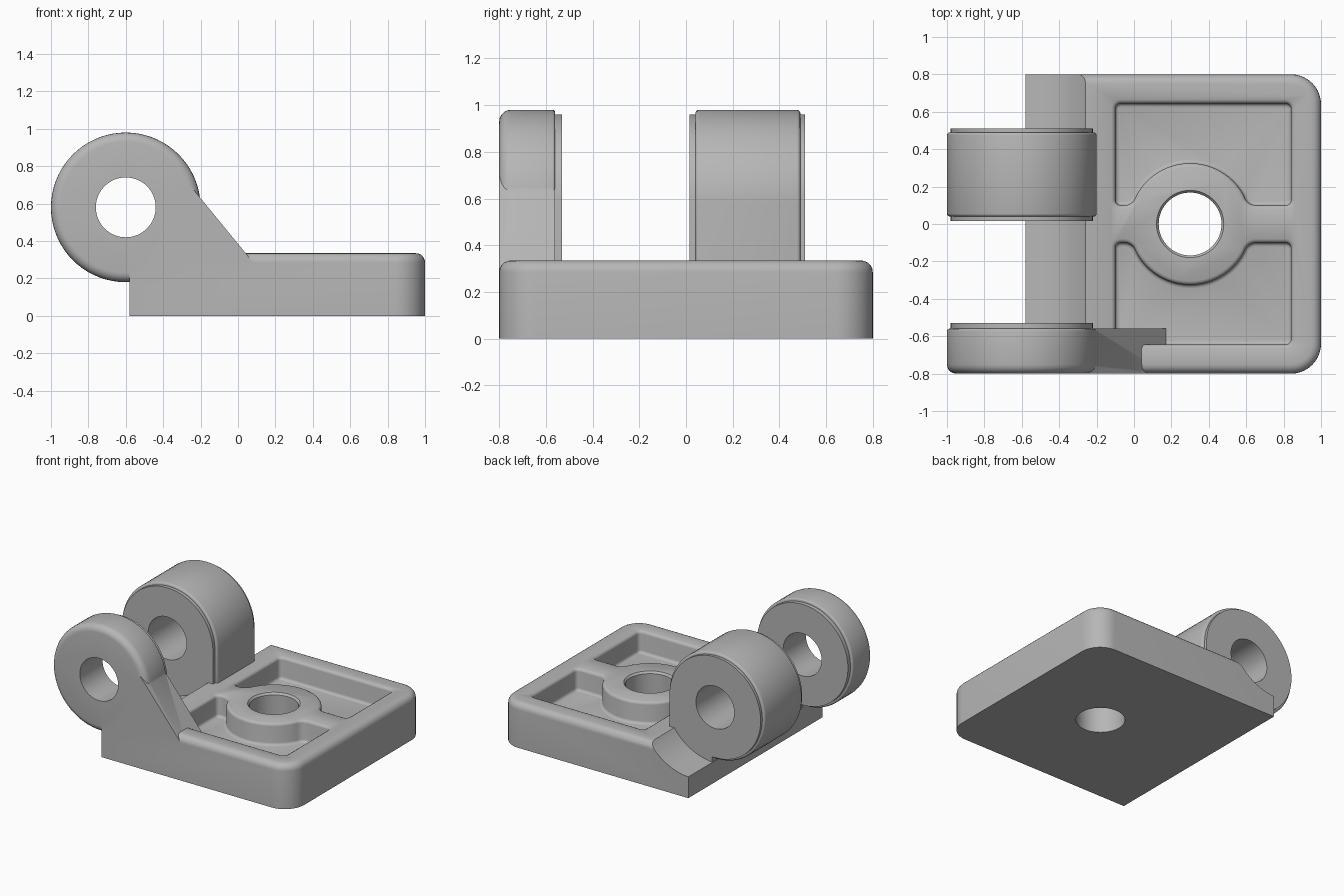
import bpy, bmesh
from math import sin, cos, pi, radians
from mathutils import Vector

cube = bpy.data.objects.get("Cube")
if cube:
    bpy.data.objects.remove(cube)

grey = bpy.data.materials.new("plain_grey")
grey.use_nodes = True
COLOUR = (0.47, 0.47, 0.47, 1)
grey.diffuse_color = COLOUR
grey.node_tree.nodes["Principled BSDF"].inputs["Base Color"].default_value = COLOUR

TOP = 0.335                 # height of the plate
FLOOR = 0.17                # height of the pocket floors
PIN_X, PIN_Z = -0.6, 0.58   # hinge axis
HOLE_X = 0.3                # screw hole centre


def arc(cx, cy, r, start, end, n):
    """Points along a circular arc, angles in degrees."""
    steps = [radians(start + (end - start) * i / n) for i in range(n + 1)]
    return [(cx + r * cos(a), cy + r * sin(a)) for a in steps]


def circle(cx, cy, r, n=64):
    return arc(cx, cy, r, 0, 360, n)[:-1]


def rounded(corners, n=6):
    """Outline from (x, y, radius) corners, each corner blended by a curve."""
    out = []
    for i, (x, y, r) in enumerate(corners):
        p = Vector((x, y))
        if r == 0:
            out.append((x, y))
            continue
        before = Vector(corners[i - 1][:2]) - p
        after = Vector(corners[(i + 1) % len(corners)][:2]) - p
        a, b = p + before.normalized() * r, p + after.normalized() * r
        centre = a + b - p
        for k in range(n + 1):
            t = k / n * pi / 2
            q = centre + (a - centre) * cos(t) + (b - centre) * sin(t)
            out.append((q.x, q.y))
    return out


def inset(outline, d):
    """Move an anticlockwise outline inwards by d."""
    pts = [Vector(p) for p in outline]
    out = []
    for i, p in enumerate(pts):
        u = (p - pts[i - 1]).normalized()
        v = (pts[(i + 1) % len(pts)] - p).normalized()
        normal = Vector((-u.y - v.y, u.x + v.x)).normalized()
        out.append(p + normal * d / max(0.5, normal.dot(Vector((-u.y, u.x)))))
    return out


def edge_round(h, r, side, n=5):
    """Levels of a rounded rim: side 1 opens upwards, side -1 closes."""
    lv = [(h + side * r * (1 - cos(t)), r * (1 - sin(t)))
          for t in [i / n * pi / 2 for i in range(n + 1)]]
    return lv if side > 0 else lv[::-1]


def loft(name, outline, levels, along_y=False):
    """Solid through inset copies of an outline at (height, inset) levels."""
    bm = bmesh.new()
    rings = []
    for h, d in levels:
        rings.append([bm.verts.new((p[0], h, p[1]) if along_y else (p[0], p[1], h))
                      for p in inset(outline, d)])
    n = len(outline)
    for a, b in zip(rings, rings[1:]):
        for i in range(n):
            j = (i + 1) % n
            bm.faces.new((a[i], a[j], b[j], b[i]))
    bm.faces.new(rings[0][::-1])
    bm.faces.new(rings[-1])
    bmesh.ops.recalc_face_normals(bm, faces=bm.faces)
    mesh = bpy.data.meshes.new(name)
    bm.to_mesh(mesh)
    bm.free()
    mesh.materials.append(grey)
    obj = bpy.data.objects.new(name, mesh)
    bpy.context.collection.objects.link(obj)
    return obj


def combine(obj, other, operation):
    """Apply a boolean and drop the second solid."""
    mod = obj.modifiers.new("combine", "BOOLEAN")
    mod.operation, mod.object, mod.solver = operation, other, "EXACT"
    bpy.context.view_layer.objects.active = obj
    bpy.ops.object.modifier_apply(modifier=mod.name)
    bpy.data.objects.remove(other)


def finish(obj):
    bpy.ops.object.select_all(action="DESELECT")
    obj.select_set(True)
    bpy.context.view_layer.objects.active = obj
    bpy.ops.object.shade_smooth_by_angle(angle=radians(32))


# Plate with rounded right corners and a rounded top rim
plate = loft("base_plate",
             rounded([(-0.58, -0.8, 0), (1, -0.8, 0.16), (1, 0.8, 0.16), (-0.58, 0.8, 0)], 10),
             [(0, 0)] + edge_round(TOP, 0.05, -1))

# Two pockets around the central boss and its ribs
half = ([(-0.1, 0.1, 0.03), (HOLE_X - 0.309, 0.1, 0.04)]
        + [(x, y, 0) for x, y in arc(HOLE_X, 0, 0.325, 152, 28, 28)]
        + [(HOLE_X + 0.309, 0.1, 0.04), (0.84, 0.1, 0.03), (0.84, 0.645, 0.03), (-0.1, 0.645, 0.03)])
pocket_levels = (edge_round(FLOOR, 0.02, 1, 3)
                 + [(TOP - 0.022, 0), (TOP - 0.014, -0.002), (TOP - 0.006, -0.008),
                    (TOP, -0.02), (TOP + 0.1, -0.02)])
for side in (1, -1):
    outline = [(x, y * side) for x, y in rounded(half)][::side]
    combine(plate, loft("pocket", outline, pocket_levels), "DIFFERENCE")

# Screw hole through the boss
combine(plate, loft("screw_hole", circle(HOLE_X, 0, 0.168),
                    [(-0.1, 0), (TOP - 0.015, 0), (TOP, -0.012), (TOP + 0.1, -0.012)]), "DIFFERENCE")

# Curved channel that clears the mating knuckles
combine(plate, loft("channel", circle(PIN_X, PIN_Z, 0.42, 96), [(-1, 0), (1, 0)], True), "DIFFERENCE")
finish(plate)


def knuckle_outline(r):
    """Round barrel with a square foot running down into the plate."""
    return (arc(PIN_X, PIN_Z, r, 0, 270, 54)
            + [(-0.575, PIN_Z - r), (-0.575, 0.1), (PIN_X + r, 0.1)])


def bore(obj):
    combine(obj, loft("pin_bore", circle(PIN_X, PIN_Z, 0.16), [(-1, 0), (1, 0)], True), "DIFFERENCE")
    finish(obj)


# Rear knuckle with a thin collar on each end
rear = loft("rear_knuckle", knuckle_outline(0.4),
            edge_round(0.04, 0.015, 1, 3) + edge_round(0.49, 0.015, -1, 3), True)
combine(rear, loft("collar", knuckle_outline(0.38), [(0.015, 0), (0.51, 0)], True), "UNION")
bore(rear)

# Front knuckle: rounded disc, inner collar and sloping web
front = loft("front_knuckle", circle(PIN_X, PIN_Z, 0.4, 72),
             edge_round(-0.8, 0.05, 1) + edge_round(-0.56, 0.012, -1, 3), True)
combine(front, loft("collar", knuckle_outline(0.38), [(-0.7, 0), (-0.53, 0)], True), "UNION")
web = [(-0.58, 0.01), (0.17, 0.01), (0.17, 0.178), (-0.25, 0.69), (-0.58, 0.58)]
combine(front, loft("web", web, [(-0.8, 0), (-0.56, 0)], True), "UNION")
bore(front)
